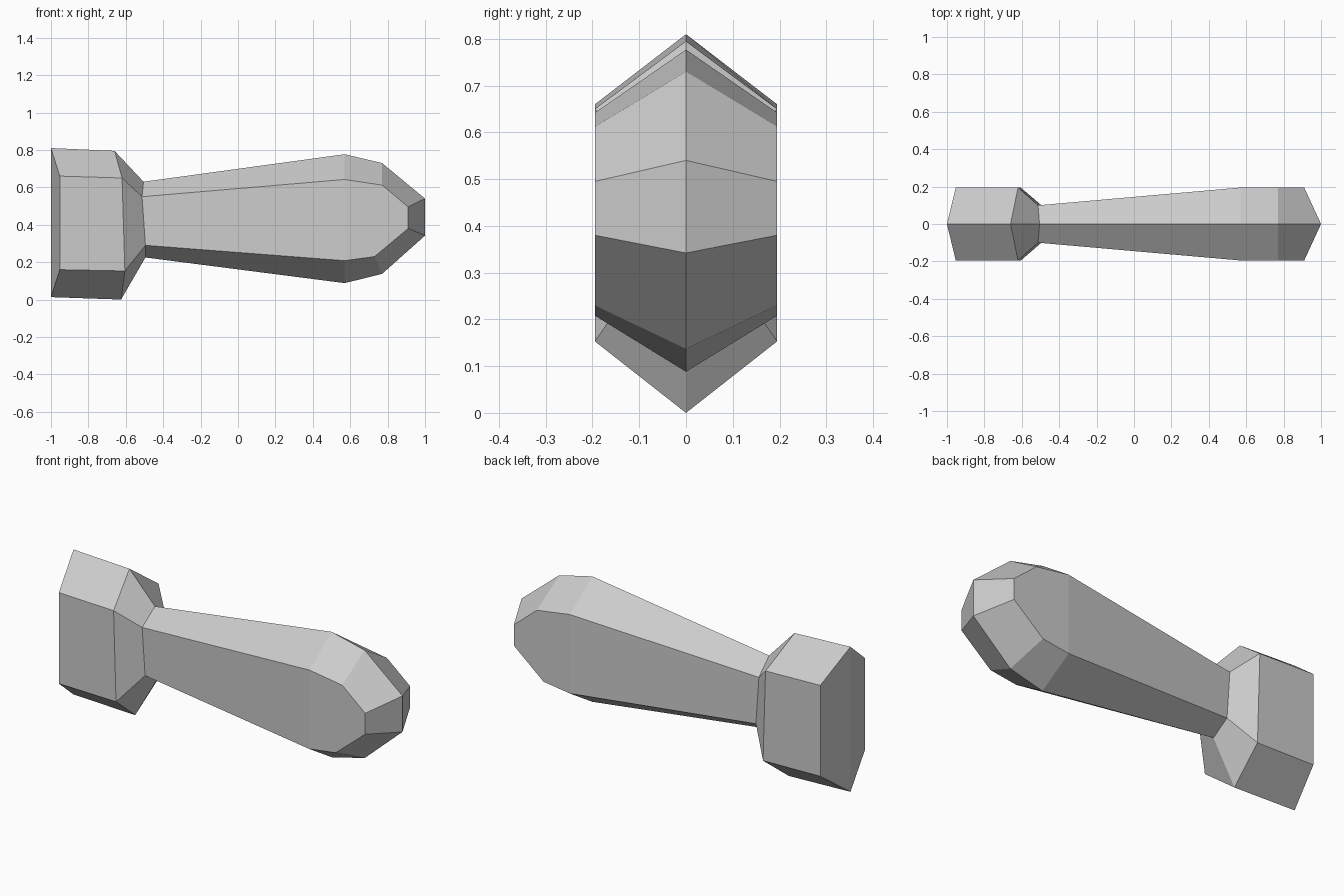
import bpy
import bmesh

default = bpy.data.objects.get("Cube")
if default:
    bpy.data.objects.remove(default, do_unlink=True)


def make_material(name, colour):
    mat = bpy.data.materials.new(name)
    mat.use_nodes = True
    mat.diffuse_color = colour
    mat.node_tree.nodes["Principled BSDF"].inputs["Base Color"].default_value = colour
    return mat


def loft(name, sections, mat):
    """Skin six-sided rings; each section is half width, then (x, z) of
    the ridge, upper side, lower side and keel."""
    bm = bmesh.new()
    rings = []
    for w, ridge, upper, lower, keel in sections:
        outline = [(ridge, 0), (upper, w), (lower, w),
                   (keel, 0), (lower, -w), (upper, -w)]
        rings.append([bm.verts.new((x, y, z)) for (x, z), y in outline])
    for a, b in zip(rings, rings[1:]):
        for i in range(6):
            j = (i + 1) % 6
            bm.faces.new((a[i], a[j], b[j], b[i]))
    # Each end is folded along its centre line
    for ring in (rings[0], rings[-1]):
        bm.faces.new(ring[:4])
        bm.faces.new(ring[3:] + ring[:1])
    bmesh.ops.recalc_face_normals(bm, faces=bm.faces)
    mesh = bpy.data.meshes.new(name)
    bm.to_mesh(mesh)
    bm.free()
    mesh.materials.append(mat)
    obj = bpy.data.objects.new(name, mesh)
    bpy.context.collection.objects.link(obj)
    return obj


grey = make_material("plain grey", (0.6, 0.6, 0.6, 1))

sections = [
    # Blocky butt
    (0.195, (-1.0, 0.81), (-0.953, 0.66), (-0.953, 0.16), (-1.0, 0.013)),
    (0.195, (-0.66, 0.795), (-0.62, 0.65), (-0.605, 0.153), (-0.625, 0.0)),
    # Narrow neck
    (0.1, (-0.505, 0.63), (-0.513, 0.55), (-0.495, 0.29), (-0.495, 0.225)),
    # Flared grip
    (0.195, (0.57, 0.777), (0.57, 0.642), (0.57, 0.208), (0.57, 0.088)),
    (0.195, (0.77, 0.73), (0.77, 0.612), (0.73, 0.23), (0.77, 0.137)),
    # Blunt tip
    (0.195, (1.0, 0.54), (0.91, 0.495), (0.91, 0.38), (1.0, 0.342)),
]
loft("faceted_handle", sections, grey)
